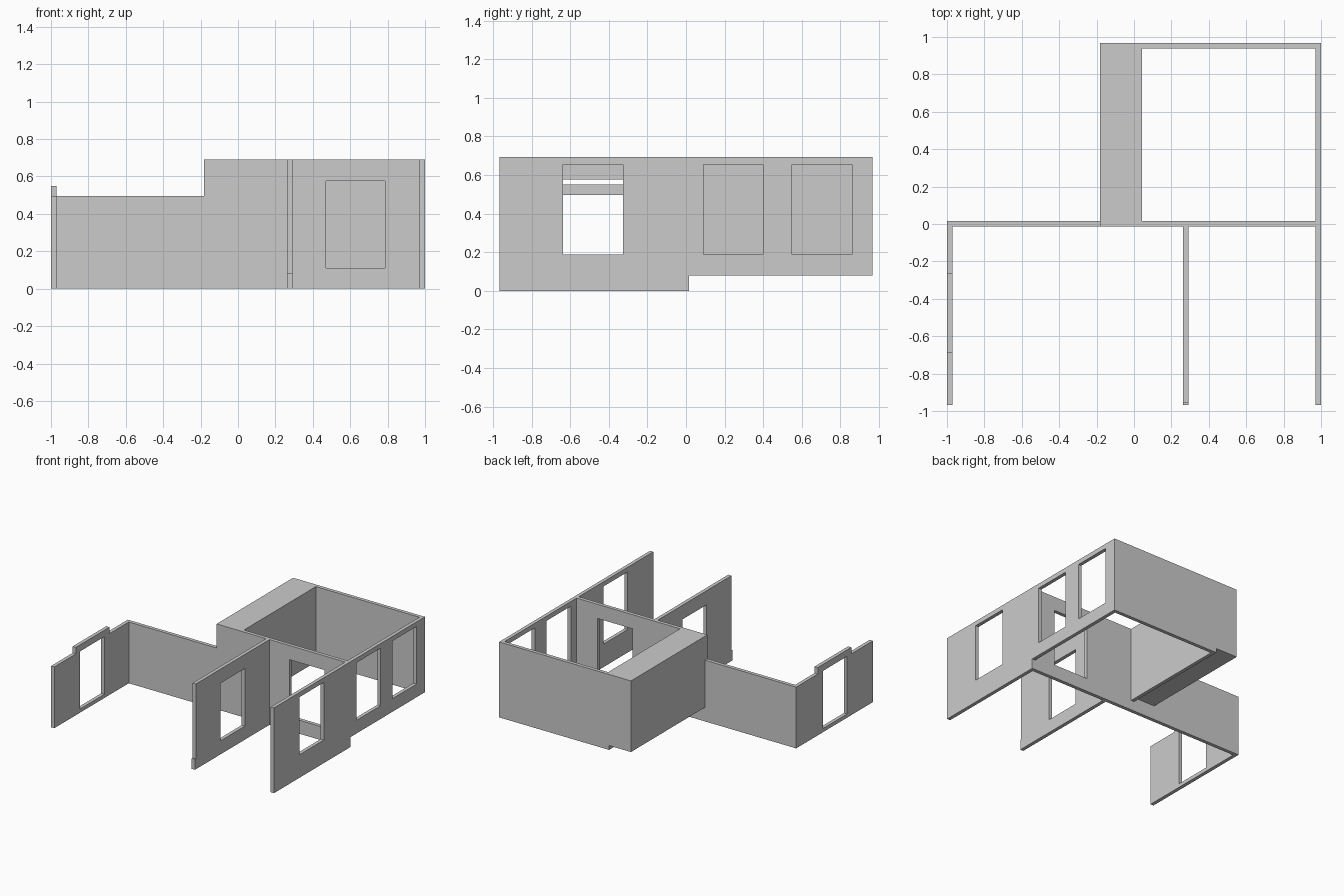
import bpy, bmesh
from mathutils import Matrix

if "Cube" in bpy.data.objects:
    bpy.data.objects.remove(bpy.data.objects["Cube"])


def rect(u0, u1, z0, z1):
    return [(u0, z0), (u1, z0), (u1, z1), (u0, z1)]


def wall(name, axis, a, b, outline, openings=()):
    """Extrude a wall elevation (with openings) from a to b along axis."""
    curve = bpy.data.curves.new(name + "_profile", 'CURVE')
    curve.dimensions = '2D'
    curve.fill_mode = 'BOTH'
    curve.extrude = (b - a) / 2
    for loop in [outline, *openings]:
        spline = curve.splines.new('POLY')
        spline.points.add(len(loop) - 1)
        for p, (u, v) in zip(spline.points, loop):
            p.co = (u, v, 0, 1)
        spline.use_cyclic_u = True
    temp = bpy.data.objects.new(name + "_profile", curve)
    bpy.context.scene.collection.objects.link(temp)
    mesh = bpy.data.meshes.new_from_object(
        temp.evaluated_get(bpy.context.evaluated_depsgraph_get()))
    bpy.data.objects.remove(temp)

    # Stand the elevation upright and weld its edges
    m = (a + b) / 2
    if axis == 'X':
        mat = Matrix(((0, 0, 1, m), (1, 0, 0, 0), (0, 1, 0, 0), (0, 0, 0, 1)))
    else:
        mat = Matrix(((1, 0, 0, 0), (0, 0, -1, m), (0, 1, 0, 0), (0, 0, 0, 1)))
    bm = bmesh.new()
    bm.from_mesh(mesh)
    bm.transform(mat)
    bmesh.ops.remove_doubles(bm, verts=bm.verts, dist=1e-5)
    bmesh.ops.recalc_face_normals(bm, faces=bm.faces)
    for f in bm.faces:
        f.smooth = False
    bm.to_mesh(mesh)
    bm.free()
    mesh.name = name
    obj = bpy.data.objects.new(name, mesh)
    bpy.context.scene.collection.objects.link(obj)
    return obj


T = 0.029               # wall thickness
END = 0.967             # front and back limits
Y0, Y1 = -0.013, 0.016  # faces of the cross wall
TOP, RAISED = 0.692, 0.08
DOOR = (-0.637, -0.327)

# Long right wall, stepping up under the rear room, three windows
wall("right_wall", 'X', 1 - T, 1,
     [(-END, 0), (Y1, 0), (Y1, RAISED), (END, RAISED), (END, TOP), (-END, TOP)],
     [rect(u, u + 0.31, 0.187, 0.654) for u in (DOOR[0], 0.09, 0.55)])

# Cross wall, low on the left and full height on the right
wall("cross_wall", 'Y', Y0, Y1,
     [(-1, 0), (1 - T, 0), (1 - T, TOP), (-0.183, TOP), (-0.183, 0.497), (-1, 0.497)],
     [rect(0.47, 0.785, 0.11, 0.577)])

# Front partition with a small foot at its free end
wall("partition_wall", 'X', 0.262, 0.262 + T,
     [(-END, 0), (Y0, 0), (Y0, TOP), (-0.957, TOP), (-0.957, 0.085), (-END, 0.085)],
     [rect(*DOOR, 0.11, 0.577)])

# Low left wall with a raised head over its opening
wall("left_wall", 'X', -1, -1 + T,
     [(-END, 0), (Y0, 0), (Y0, 0.497), (-0.262, 0.497), (-0.262, 0.55),
      (-0.69, 0.55), (-0.69, 0.497), (-END, 0.497)],
     [rect(*DOOR, 0.03, 0.497)])

# Rear room: back wall, inner side wall and the thick side block
wall("back_wall", 'Y', END - T, END, rect(0.042, 1 - T, RAISED, TOP))
wall("inner_side_wall", 'X', 0.013, 0.042, rect(Y1, END, RAISED, TOP))
wall("side_block", 'X', -0.183, 0.013, rect(Y1, END, 0.115, TOP))
